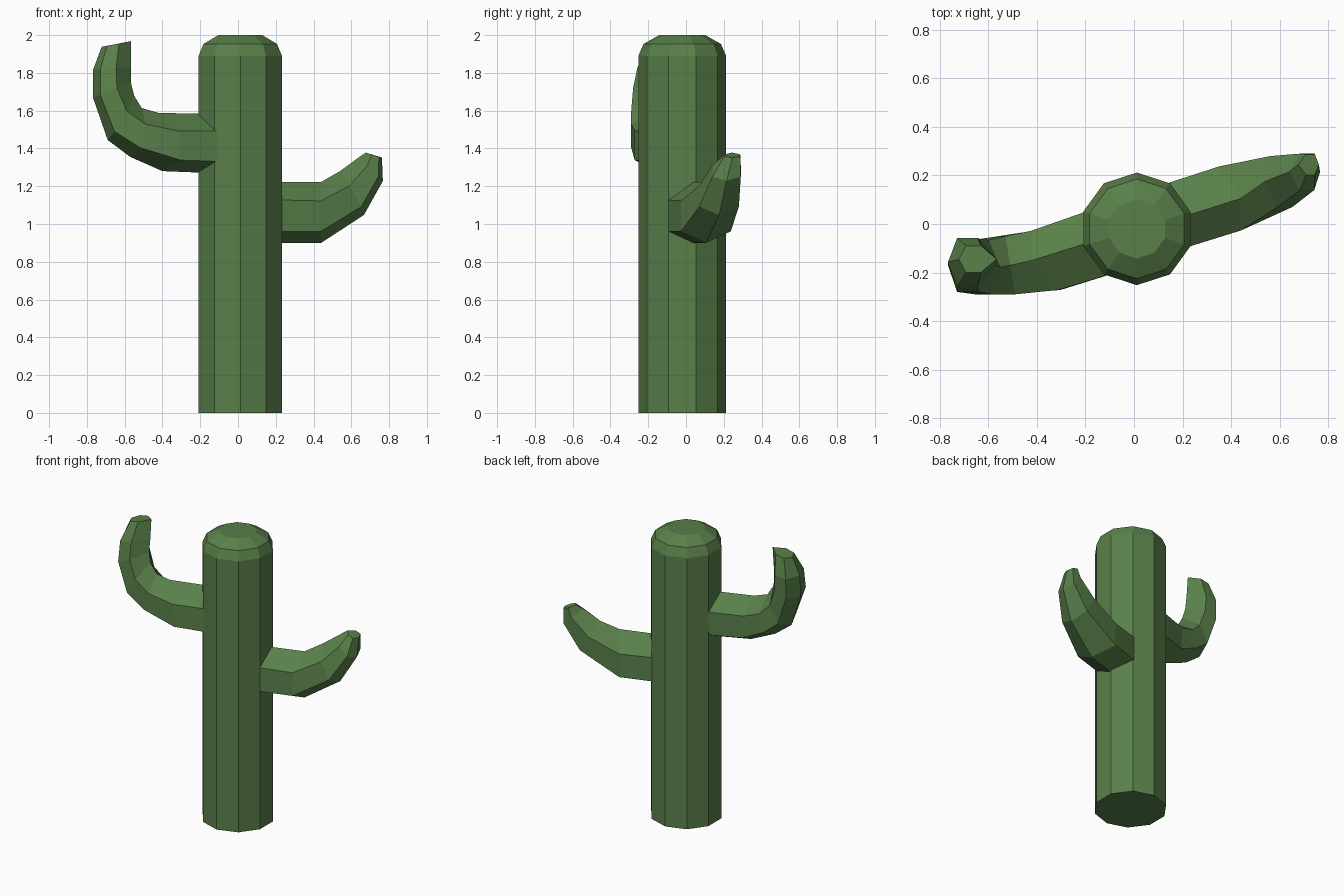
import bpy, bmesh, math

if "Cube" in bpy.data.objects:
    bpy.data.objects.remove(bpy.data.objects["Cube"])

green = bpy.data.materials.new("cactus green")
green.diffuse_color = (0.10, 0.215, 0.068, 1)
green.use_nodes = True
green.node_tree.nodes["Principled BSDF"].inputs["Base Color"].default_value = green.diffuse_color


def loft(name, rings):
    """Skin a list of equal-length point rings and cap both ends."""
    bm = bmesh.new()
    loops = [[bm.verts.new(p) for p in ring] for ring in rings]
    n = len(loops[0])
    for a, b in zip(loops, loops[1:]):
        for i in range(n):
            j = (i + 1) % n
            bm.faces.new((a[i], a[j], b[j], b[i]))
    bm.faces.new(loops[0][::-1])
    bm.faces.new(loops[-1])
    bmesh.ops.recalc_face_normals(bm, faces=bm.faces)
    me = bpy.data.meshes.new(name)
    bm.to_mesh(me)
    bm.free()
    me.materials.append(green)
    ob = bpy.data.objects.new(name, me)
    bpy.context.collection.objects.link(ob)
    return ob


def arm_rings(stations):
    """Six-sided rings: top and bottom ridge plus two points on each flank."""
    rings = []
    for k, (xi, zi, xo, zo, y, w, front, back) in enumerate(stations):
        def flank(t, side, shift):
            return (xi + (xo - xi) * t + shift, y + side * w, zi + (zo - zi) * t)
        t1, t2 = 0.29 + 0.02 * k, 0.81
        rings.append([(xi, y, zi), flank(t1, -1, front), flank(t2, -1, front),
                      (xo, y, zo), flank(t2, 1, back), flank(t1, 1, back)])
    return rings


# Trunk: ten-sided column with a rounded top
profile = [(0.232, 0), (0.232, 1.89), (0.205, 1.953), (0.122, 2.0)]
loft("trunk", [[(0.012 + r * math.sin(i * math.tau / 10),
                 -0.02 + r * math.cos(i * math.tau / 10), z) for i in range(10)]
               for r, z in profile])

# Arms: inner ridge x z, outer ridge x z, centre y, half width, flank shifts
loft("left_arm", arm_rings([
    (-0.15, 1.583, -0.15, 1.27, -0.065, 0.133, 0.085, 0.0),
    (-0.42, 1.588, -0.40, 1.28, -0.15, 0.122, 0.10, -0.01),
    (-0.51, 1.614, -0.57, 1.355, -0.17, 0.12, 0.04, 0.0),
    (-0.55, 1.68, -0.69, 1.445, -0.178, 0.112, 0.01, 0.0),
    (-0.567, 1.75, -0.767, 1.667, -0.17, 0.11, 0.0, 0.0),
    (-0.567, 1.83, -0.767, 1.817, -0.158, 0.10, 0.0, 0.0),
    (-0.567, 1.968, -0.722, 1.938, -0.145, 0.055, 0.0, 0.0)]))

loft("right_arm", arm_rings([
    (0.17, 1.222, 0.17, 0.90, 0.02, 0.131, 0.0, -0.085),
    (0.44, 1.222, 0.44, 0.90, 0.105, 0.132, 0.0, -0.09),
    (0.54, 1.28, 0.667, 1.048, 0.175, 0.105, 0.01, -0.02),
    (0.64, 1.353, 0.767, 1.228, 0.215, 0.075, 0.0, 0.0),
    (0.677, 1.378, 0.762, 1.352, 0.245, 0.042, 0.0, 0.0)]))
